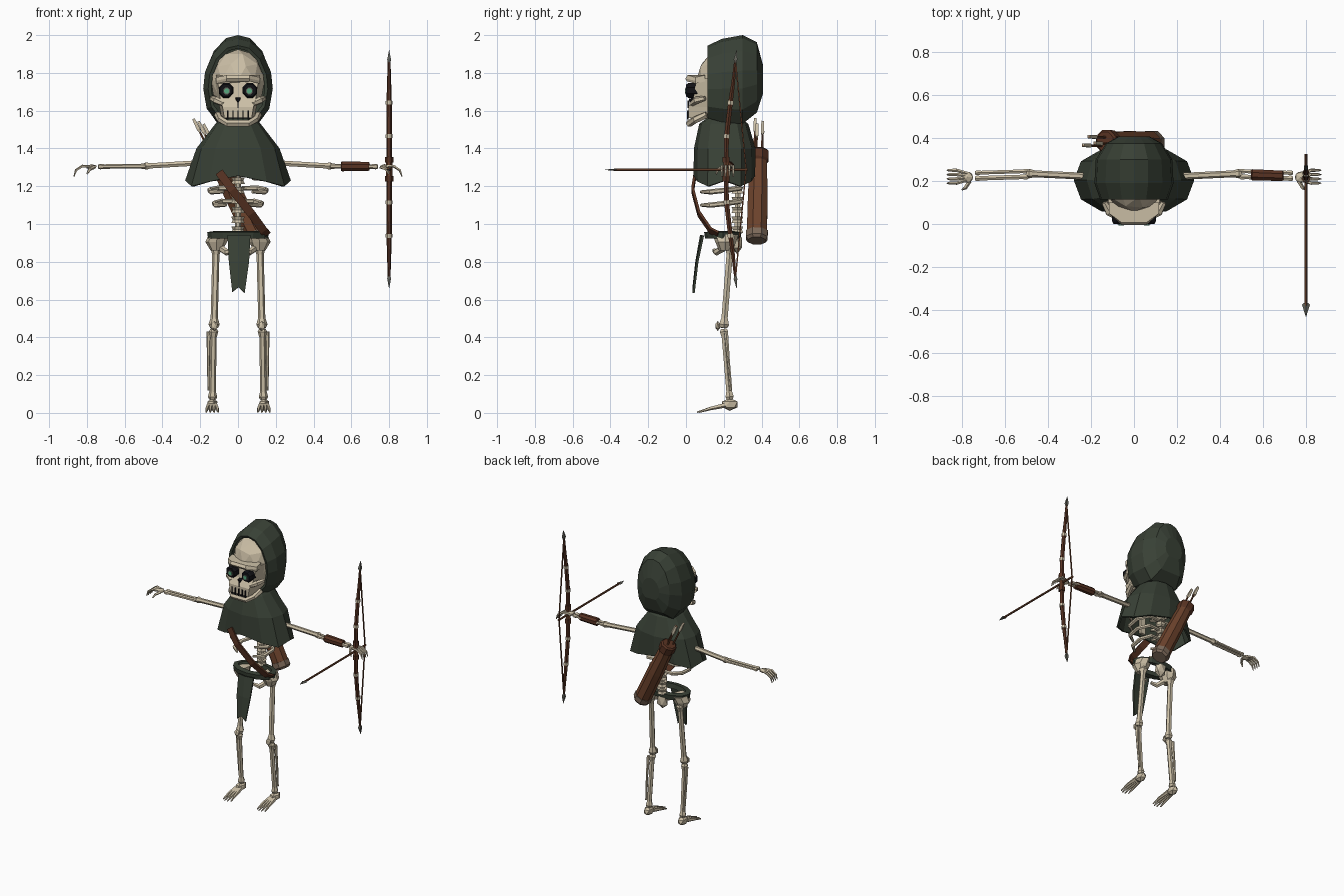
import bpy, bmesh, math
from mathutils import Vector, Matrix


def material(name, rgb):
    m = bpy.data.materials.new(name)
    m.diffuse_color = (*rgb, 1)
    return m


BONE = material("bone", (0.60, 0.52, 0.38))
CLOTH = material("dark_green_cloth", (0.040, 0.052, 0.036))
LEATHER = material("brown_leather", (0.15, 0.055, 0.025))
WOOD = material("dark_red_wood", (0.095, 0.032, 0.016))
BLACK = material("black", (0.006, 0.006, 0.008))
GREEN = material("glowing_green", (0.10, 0.40, 0.22))
METAL = material("dull_metal", (0.12, 0.12, 0.10))
PALE = material("worn_leather", (0.20, 0.14, 0.10))


def finish(name, bm, mat):
    bmesh.ops.recalc_face_normals(bm, faces=bm.faces)
    me = bpy.data.meshes.new(name)
    bm.to_mesh(me)
    bm.free()
    me.materials.append(mat)
    ob = bpy.data.objects.new(name, me)
    bpy.context.collection.objects.link(ob)
    return ob


def loft(name, rings, mat, caps=(True, True), closed=True):
    bm = bmesh.new()
    vs = [[bm.verts.new(p) for p in r] for r in rings]
    n = len(vs[0])
    for a, b in zip(vs, vs[1:]):
        for i in range(n if closed else n - 1):
            j = (i + 1) % n
            bm.faces.new((a[i], a[j], b[j], b[i]))
    if caps[0]:
        bm.faces.new(vs[0])
    if caps[1]:
        bm.faces.new(vs[-1])
    return finish(name, bm, mat)


def tube(name, pts, radii, mat, sides=6):
    pts = [Vector(p) for p in pts]
    if not isinstance(radii, (list, tuple)):
        radii = [radii] * len(pts)
    d = (pts[-1] - pts[0]).normalized()
    ref = min((Vector((1, 0, 0)), Vector((0, 1, 0)), Vector((0, 0, 1))), key=lambda a: abs(a.dot(d)))
    rings = []
    for i, p in enumerate(pts):
        t = (pts[min(i + 1, len(pts) - 1)] - pts[max(i - 1, 0)]).normalized()
        u = t.cross(ref).normalized()
        v = t.cross(u)
        rings.append([p + radii[i] * (u * math.cos(a) + v * math.sin(a))
                      for a in (math.tau * (k + 0.5) / sides for k in range(sides))])
    return loft(name, rings, mat)


def long_bone(name, a, b, r, end):
    """Straight shaft with flared ends."""
    a, b = Vector(a), Vector(b)
    ts = (0, 0.04, 0.12, 0.88, 0.96, 1)
    return tube(name, [a.lerp(b, t) for t in ts], [end * 0.7, end, r, r, end, end * 0.7], BONE)


def ball(name, c, size, mat=BONE, sub=1):
    bm = bmesh.new()
    bmesh.ops.create_icosphere(bm, subdivisions=sub, radius=1,
                               matrix=Matrix.Translation(c) @ Matrix.Diagonal((*size, 1)))
    return finish(name, bm, mat)


def box(name, c, size, mat):
    bm = bmesh.new()
    bmesh.ops.create_cube(bm, size=1, matrix=Matrix.Translation(c) @ Matrix.Diagonal((*size, 1)))
    return finish(name, bm, mat)


def solidify(ob, t, offset=-1):
    m = ob.modifiers.new("thickness", 'SOLIDIFY')
    m.thickness, m.offset = t, offset


# Skull
ball("cranium", (0, 0.20, 1.76), (0.148, 0.145, 0.165), BONE, 2)
loft("upper_jaw", [[(-w, y, z), (w, y, z), (w * 1.2, 0.18, z), (-w * 1.2, 0.18, z)]
                   for w, y, z in ((0.072, 0.012, 1.56), (0.082, 0.012, 1.62), (0.095, 0.04, 1.67), (0.11, 0.055, 1.77))], BONE)
loft("brow", [[(-0.117, 0.10, z), (-0.117, 0.05, z - 0.012), (-0.06, y, z), (0.06, y, z),
               (0.117, 0.05, z - 0.012), (0.117, 0.10, z)] for y, z in ((0.006, 1.755), (-0.004, 1.77), (0.008, 1.788))], BONE)
tube("lower_jaw", [(-0.108, 0.11, 1.578), (-0.092, 0.05, 1.552), (-0.055, 0.018, 1.533),
                   (0.055, 0.018, 1.533), (0.092, 0.05, 1.552), (0.108, 0.11, 1.578)], 0.019, BONE)
for i in range(5):
    box("tooth_gap", (-0.054 + i * 0.027, 0.008, 1.577), (0.006, 0.008, 0.05), BLACK)
box("mouth_line", (0, 0.008, 1.560), (0.12, 0.008, 0.005), BLACK)
tube("nose_hole", [(0, 0.06, 1.665), (0, 0.016, 1.655)], 0.016, BLACK, 3)
box("nose_slit", (0, 0.012, 1.635), (0.005, 0.008, 0.04), BLACK)
for s in (-1, 1):
    tube("eye_socket", [(s * 0.063, 0.08, 1.707), (s * 0.063, 0.012, 1.707), (s * 0.063, 0, 1.707)],
         [0.042, 0.042, 0.034], BLACK, 8)
    tube("eye_ring", [(s * 0.060, 0.01, 1.704), (s * 0.060, -0.003, 1.704)], 0.019, METAL, 8)
    tube("eye_glow", [(s * 0.060, 0.01, 1.704), (s * 0.060, -0.006, 1.704)], 0.014, GREEN, 8)
    tube("cheekbone", [(s * 0.075, 0.03, 1.635), (s * 0.115, 0.055, 1.655), (s * 0.138, 0.10, 1.665)],
         [0.014, 0.02, 0.014], BONE)

# Hood: arched sections swept from the face opening to the back
ARCH = [(0, 1), (0.36, 0.965), (0.72, 0.82), (0.95, 0.60), (1, 0.40), (0.9, 0.16), (0.6, 0)]
ARCH = ARCH + [(-x, z) for x, z in reversed(ARCH[1:])]
rings = [[(x * w, y, lo + z * (hi - lo)) for x, z in ARCH] for y, w, lo, hi in
         ((0.115, 0.158, 1.56, 1.945), (0.19, 0.184, 1.54, 1.98), (0.30, 0.178, 1.53, 2.0),
          (0.375, 0.130, 1.59, 1.962), (0.408, 0.070, 1.69, 1.84))]
solidify(loft("hood", rings, CLOTH, (False, True)), 0.018)


# Shoulder cape with a ragged hem
def bulge(v):
    return math.copysign(abs(v) ** 0.88, v) if abs(v) > 1e-6 else 0


rings = []
for z, rx, ry, cy in ((1.56, 0.09, 0.09, 0.2), (1.53, 0.12, 0.13, 0.2), (1.40, 0.220, 0.163, 0.205), (1.22, 0.280, 0.163, 0.203)):
    ring = []
    for k in range(12):
        a = math.tau * k / 12
        hem = (0.01, -0.02, 0.005, 0.035)[min(k % 6, 6 - k % 6)] if z == 1.22 else 0
        ring.append((rx * bulge(math.cos(a)), cy + ry * bulge(math.sin(a)), z + hem))
    rings.append(ring)
solidify(loft("cape", rings, CLOTH, (True, False)), 0.012)

# Spine and ribs
tube("spine_core", [(0, 0.27, 0.88), (0, 0.275, 1.2), (0, 0.24, 1.6)], 0.016, BONE)
for i in range(11):
    z = 0.97 + i * 0.052
    y = 0.272 - max(0, z - 1.25) * 0.09
    tube("vertebra", [(0, y, z - 0.017), (0, y, z), (0, y, z + 0.017)], [0.036, 0.028, 0.036], BONE)
for i in range(5):
    z, w = 1.10 + i * 0.07, (0.125, 0.15, 0.155, 0.15, 0.13)[i]
    for s in (-1, 1):
        tube("rib", [(s * 0.02, 0.28, z + 0.02), (s * w * 0.7, 0.285, z + 0.02), (s * w, 0.22, z + 0.01),
                     (s * w * 0.95, 0.13, z), (s * w * 0.5, 0.08, z)], [0.011, 0.014, 0.014, 0.014, 0.008], BONE)
box("breastbone", (0, 0.085, 1.34), (0.04, 0.02, 0.18), BONE)

# Pelvis, belt and loincloth
ball("sacrum", (0, 0.27, 0.90), (0.045, 0.03, 0.06))
rings = [[(rx * math.cos(math.tau * k / 12), 0.195 + ry * math.sin(math.tau * k / 12), z) for k in range(12)]
         for rx, ry, z in ((0.158, 0.094, 0.922), (0.163, 0.099, 0.957))]
solidify(loft("belt", rings, CLOTH, (False, False)), 0.035)
solidify(loft("loincloth", [[(-0.055, 0.09, 0.94), (0, 0.08, 0.94), (0.065, 0.09, 0.94)],
                            [(-0.048, 0.06, 0.80), (0.005, 0.055, 0.80), (0.058, 0.06, 0.80)],
                            [(-0.030, 0.04, 0.64), (0.002, 0.04, 0.665), (0.035, 0.04, 0.635)]],
              CLOTH, (False, False), False), 0.012, 0)
for s in (-1, 1):
    loft("hip_wing", [[(s * (x + w * math.cos(a)), 0.21 + d * math.sin(a), z)
                       for a in (math.tau * k / 8 for k in range(8))]
                      for x, w, d, z in ((0.115, 0.03, 0.035, 0.86), (0.115, 0.058, 0.055, 0.905), (0.105, 0.05, 0.07, 0.945))], BONE)
    tube("pubic_bone", [(s * 0.10, 0.21, 0.88), (s * 0.06, 0.16, 0.85), (s * 0.02, 0.15, 0.86)], [0.02, 0.018, 0.012], BONE)

    # Legs
    long_bone("thigh_bone", (s * 0.116, 0.235, 0.89), (s * 0.127, 0.20, 0.45), 0.019, 0.030)
    ball("kneecap", (s * 0.126, 0.168, 0.46), (0.02, 0.014, 0.026))
    long_bone("shin_bone", (s * 0.129, 0.20, 0.445), (s * 0.135, 0.232, 0.07), 0.017, 0.025)
    tube("outer_shin_bone", [(s * 0.154, 0.212, 0.43), (s * 0.157, 0.225, 0.28), (s * 0.153, 0.238, 0.12)],
         [0.012, 0.008, 0.008], BONE)
    ball("heel", (s * 0.137, 0.232, 0.045), (0.032, 0.048, 0.034))
    for t in (-1.5, -0.5, 0.5, 1.5):
        x = s * 0.137
        tube("toe", [(x + t * 0.011, 0.21, 0.042), (x + t * 0.018, 0.13, 0.024), (x + t * 0.021, 0.052 + abs(t) * 0.012, 0.004)],
             [0.014, 0.010, 0.004], BONE, 5)

    # Arms
    tube("collar_bone", [(s * 0.02, 0.12, 1.43), (s * 0.17, 0.21, 1.38)], 0.012, BONE)
    ball("shoulder_joint", (s * 0.18, 0.22, 1.34), (0.035, 0.035, 0.035))
    long_bone("upper_arm_bone", (s * 0.18, 0.22, 1.325), (s * 0.50, 0.235, 1.306), 0.016, 0.022)
    for dy, r in ((-0.012, 0.012), (0.014, 0.010)):
        long_bone("forearm_bone", (s * 0.49, 0.232 + dy, 1.306), (s * 0.74, 0.224 + dy, 1.304), r, r + 0.003)
    ball("palm", (s * 0.775, 0.218, 1.302), (0.030, 0.029, 0.015))
    for y in (0.19, 0.21, 0.23, 0.25):
        tube("finger", [(s * 0.775, 0.5 * y + 0.11, 1.305), (s * 0.825, y, 1.306), (s * 0.857, y, 1.285), (s * 0.869, y, 1.25)],
             [0.008, 0.008, 0.007, 0.003], BONE, 5)
    tube("thumb", [(s * 0.765, 0.20, 1.30), (s * 0.785, 0.168, 1.29), (s * 0.80, 0.160, 1.265)], [0.01, 0.009, 0.004], BONE, 5)

# Bracer on the bow arm
tube("bracer", [(0.545, 0.229, 1.305), (0.55, 0.229, 1.305), (0.69, 0.224, 1.305), (0.695, 0.224, 1.305)],
     [0.024, 0.028, 0.026, 0.022], WOOD, 8)

# Bow, mirrored above and below the grip
BX, BZ = 0.80, 1.29
for s in (-1, 1):
    tube("bow_limb", [(BX, y, BZ + s * h) for y, h in ((0.212, 0), (0.214, 0.17), (0.235, 0.35), (0.25, 0.46), (0.262, 0.58))],
         [0.014, 0.015, 0.014, 0.011, 0.007], WOOD)
    tube("bow_tip", [(BX, 0.261, BZ + s * 0.56), (BX, 0.262, BZ + s * 0.58), (BX, 0.268, BZ + s * 0.63)],
         [0.007, 0.014, 0.001], METAL, 4)
    for y, h in ((0.215, 0.175), (0.236, 0.352)):
        tube("bow_band", [(BX, y - 0.001, BZ + s * (h - 0.01)), (BX, y + 0.001, BZ + s * (h + 0.01))], 0.018, BONE)
    tube("grip_band", [(BX, 0.212, BZ + s * 0.035), (BX, 0.212, BZ + s * 0.065)], 0.022, WOOD)
    tube("bowstring", [(BX, 0.262, BZ + s * 0.575), (BX, 0.318, BZ)], 0.005, LEATHER, 4)
tube("bow_grip", [(BX, 0.212, BZ - 0.065), (BX, 0.212, BZ + 0.065)], 0.017, LEATHER)

# Nocked arrow
tube("arrow_shaft", [(BX, 0.325, 1.287), (BX, -0.38, 1.287)], 0.007, LEATHER)
loft("arrow_head", [[(BX - w, y, 1.287), (BX, y, 1.287 + t), (BX + w, y, 1.287), (BX, y, 1.287 - t)]
                    for y, w, t in ((-0.365, 0.006, 0.005), (-0.375, 0.019, 0.006), (-0.43, 0.001, 0.001))], METAL)

# Quiver slung across the back
q0, q1 = Vector((0.09, 0.375, 0.925)), Vector((-0.135, 0.385, 1.39))


def along(a):
    return q0.lerp(q1, a)


tube("quiver_body", [along(0.03), along(0.5), along(0.97)], [0.058, 0.056, 0.046], LEATHER, 8)
tube("quiver_base", [along(-0.03), along(0), along(0.07)], [0.05, 0.062, 0.062], PALE, 8)
tube("quiver_rim", [along(0.86), along(0.89), along(0.98), along(1)], [0.046, 0.056, 0.056, 0.046], WOOD, 8)
for dx, dy, t in ((-0.02, -0.022, 1.36), (0.02, -0.012, 1.30), (0, 0.018, 1.33)):
    o = Vector((dx, dy, 0))
    tube("spare_arrow", [along(0.9) + o, along(t) + o], 0.006, LEATHER, 5)
    tube("spare_feather", [along(t - 0.17) + o, along(t - 0.12) + o, along(t) + o], [0.004, 0.013, 0.010], BONE, 4)

# Strap over the chest, ending at the hip
path = [(-0.10, 0.050, 1.275), (-0.03, 0.035, 1.18), (0.07, 0.068, 1.055), (0.135, 0.13, 0.965), (0.152, 0.17, 0.945)]
solidify(loft("strap", [[(x - 0.018, y, z - 0.013), (x + 0.018, y, z + 0.013)] for x, y, z in path],
              WOOD, (False, False), False), 0.014, 0)
